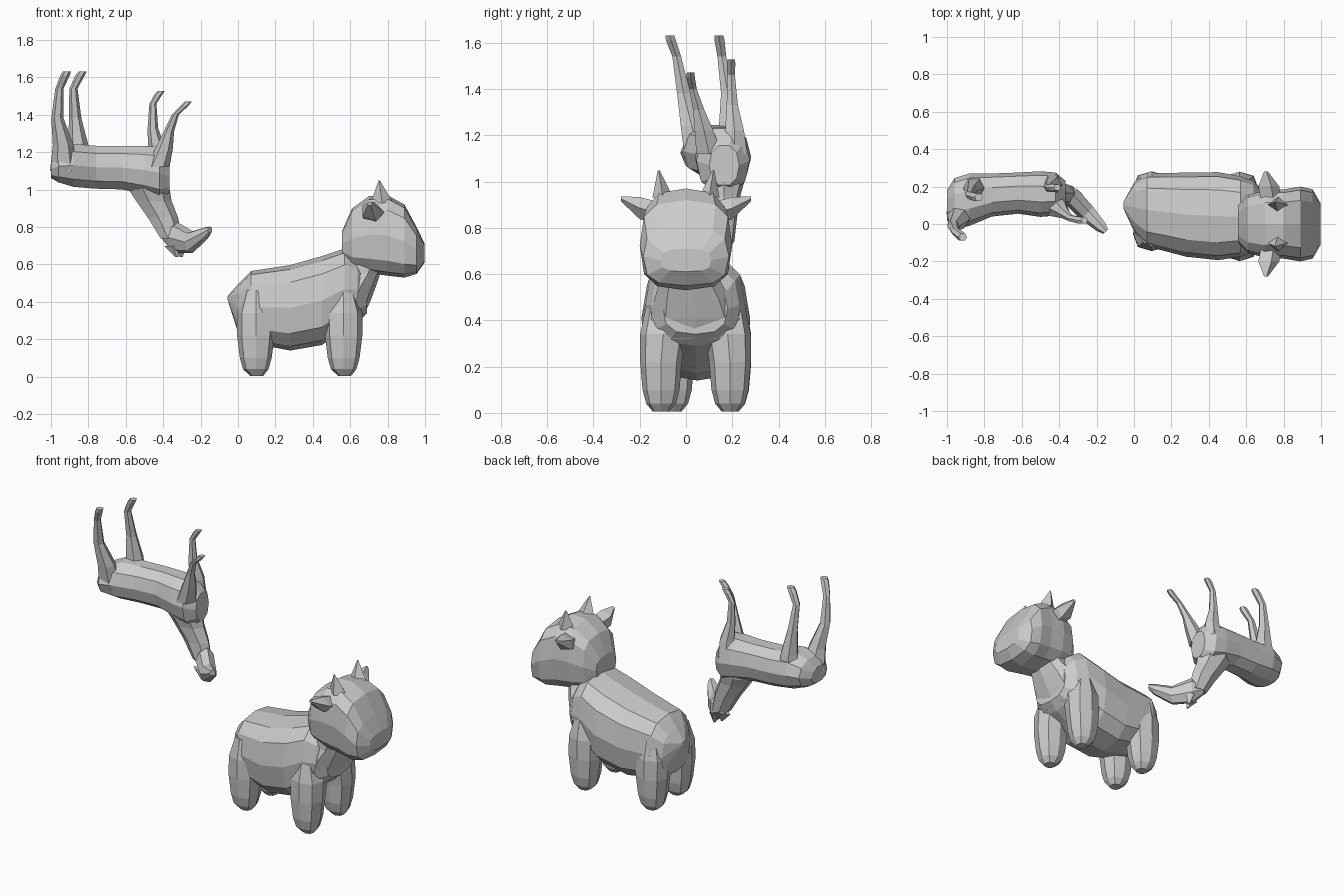
import bpy, bmesh, math
from mathutils import Vector

X, Y, Z = Vector((1, 0, 0)), Vector((0, 1, 0)), Vector((0, 0, 1))


def loft(name, rows, u, v, n=8, power=2.0):
    """Skin of super-elliptic rings; each row is x, y, z, radius along u, radius along v."""
    bm = bmesh.new()
    rings = []
    for x, y, z, ru, rv in rows:
        ring = []
        for i in range(n):
            a = 2 * math.pi * i / n
            c, s = math.cos(a), math.sin(a)
            cu = math.copysign(abs(c) ** (2 / power), c) * ru
            sv = math.copysign(abs(s) ** (2 / power), s) * rv
            ring.append(bm.verts.new(Vector((x, y, z)) + u * cu + v * sv))
        rings.append(ring)
    for a, b in zip(rings, rings[1:]):
        for i in range(n):
            j = (i + 1) % n
            bm.faces.new((a[i], a[j], b[j], b[i]))
    bm.faces.new(rings[0])
    bm.faces.new(rings[-1])
    bmesh.ops.recalc_face_normals(bm, faces=bm.faces)
    mesh = bpy.data.meshes.new(name)
    bm.to_mesh(mesh)
    bm.free()
    obj = bpy.data.objects.new(name, mesh)
    bpy.context.collection.objects.link(obj)
    return obj


def profile(name, rows, n, power):
    """Loft along x from rows of x, centre y, bottom z, top z, half width."""
    return loft(name, [(x, y, (b + t) / 2, w, (t - b) / 2) for x, y, b, t, w in rows],
                Y, Z, n, power)


# Calf body with pointed tail end, rump swung slightly to the far side
profile("calf_body", [
    (-0.055, 0.10, 0.41, 0.43, 0.02), (0.005, 0.09, 0.22, 0.50, 0.14),
    (0.07, 0.075, 0.18, 0.565, 0.195), (0.28, 0.05, 0.14, 0.597, 0.225),
    (0.45, 0.042, 0.17, 0.645, 0.235), (0.57, 0.04, 0.25, 0.685, 0.215),
    (0.64, 0.04, 0.29, 0.64, 0.19), (0.69, 0.04, 0.34, 0.56, 0.14)], 12, 2.7)

# Calf chest and neck
loft("calf_neck", [(0.57, 0.04, 0.32, 0.10, 0.18), (0.58, 0.04, 0.41, 0.13, 0.20),
                   (0.61, 0.03, 0.49, 0.13, 0.175), (0.655, 0.02, 0.55, 0.105, 0.145),
                   (0.69, 0.0, 0.63, 0.09, 0.12)], X, Y, 10, 2.4)

# Calf head
profile("calf_head", [
    (0.557, 0, 0.64, 0.78, 0.10), (0.61, 0, 0.58, 0.90, 0.155), (0.70, 0, 0.555, 0.965, 0.18),
    (0.80, 0, 0.54, 0.97, 0.185), (0.89, 0, 0.53, 0.92, 0.20), (0.955, 0, 0.55, 0.80, 0.185),
    (0.998, 0, 0.61, 0.71, 0.11)], 12, 3.0)

# Calf legs, melting into the flanks
legs = {"hind_leg_near": (0.095, -0.055, -1), "hind_leg_far": (0.095, 0.192, 1),
        "front_leg_near": (0.565, -0.108, -1), "front_leg_far": (0.565, 0.19, 1)}
for name, (x, yc, s) in legs.items():
    loft("calf_" + name, [
        (x, yc - s * 0.02, 0.46, 0.06, 0.085), (x, yc - s * 0.01, 0.34, 0.10, 0.10),
        (x, yc, 0.22, 0.10, 0.09), (x, yc, 0.10, 0.085, 0.08),
        (x, yc, 0.04, 0.068, 0.064), (x + 0.005, yc, 0.005, 0.035, 0.035)], X, Y, 8, 2.4)

# Calf ears and horns
for side, s in (("near", -1), ("far", 1)):
    loft(f"calf_ear_{side}", [(0.725, s * 0.14, 0.87, 0.06, 0.05),
                              (0.715, s * 0.20, 0.885, 0.062, 0.05),
                              (0.705, s * 0.28, 0.925, 0.012, 0.012)], X, Z, 5)
    loft(f"calf_horn_{side}", [(0.77, s * 0.10, 0.93, 0.06, 0.045),
                               (0.755, s * 0.118, 1.048, 0.004, 0.004)], X, Y, 4)

# Upturned foal body
loft("foal_body", [
    (-1.0, 0.10, 1.11, 0.08, 0.05), (-0.96, 0.11, 1.125, 0.135, 0.09),
    (-0.88, 0.13, 1.13, 0.14, 0.12), (-0.76, 0.155, 1.12, 0.115, 0.12),
    (-0.62, 0.165, 1.118, 0.11, 0.122), (-0.50, 0.16, 1.105, 0.122, 0.135),
    (-0.42, 0.16, 1.09, 0.115, 0.145), (-0.365, 0.165, 1.07, 0.065, 0.09)], Y, Z, 10, 2.2)

# Foal neck
loft("foal_neck", [(-0.48, 0.165, 1.10, 0.11, 0.10), (-0.48, 0.165, 1.0, 0.115, 0.09),
                   (-0.455, 0.165, 0.94, 0.10, 0.072), (-0.405, 0.165, 0.85, 0.085, 0.058),
                   (-0.36, 0.16, 0.74, 0.06, 0.05)], X, Y, 7)

# Foal head, turned sideways
across = Vector((0.7, -0.7, 0)).cross(Z)
loft("foal_head", [(-0.39, 0.19, 0.755, 0.03, 0.03), (-0.335, 0.15, 0.745, 0.055, 0.085),
                   (-0.25, 0.06, 0.72, 0.05, 0.06), (-0.175, -0.015, 0.765, 0.033, 0.036),
                   (-0.15, -0.04, 0.785, 0.018, 0.018)], across, Z, 7)
for side, s in (("near", -1), ("far", 1)):
    loft(f"foal_ear_{side}", [(-0.335 + s * 0.02, 0.14 + s * 0.02, 0.70, 0.04, 0.03),
                              (-0.315 + s * 0.012, 0.13 + s * 0.02, 0.64, 0.008, 0.008)], X, Y, 4)

# Foal legs, pointing up, with fuller thighs sunk into the body
legs = {
    "hind_near": [(-0.93, 0.06, 1.10), (-0.935, 0.025, 1.24), (-0.965, -0.01, 1.38),
                  (-0.955, -0.04, 1.54), (-0.925, -0.065, 1.61), (-0.915, -0.07, 1.632)],
    "hind_far": [(-0.86, 0.19, 1.10), (-0.855, 0.19, 1.24), (-0.87, 0.18, 1.38),
                 (-0.88, 0.155, 1.54), (-0.845, 0.145, 1.61), (-0.83, 0.142, 1.632)],
    "front_near": [(-0.43, 0.10, 1.12), (-0.395, 0.078, 1.22), (-0.37, 0.055, 1.31),
                   (-0.335, 0.03, 1.40), (-0.285, 0.02, 1.45), (-0.265, 0.02, 1.472)],
    "front_far": [(-0.44, 0.21, 1.12), (-0.435, 0.21, 1.22), (-0.455, 0.20, 1.33),
                  (-0.455, 0.195, 1.46), (-0.425, 0.195, 1.51), (-0.41, 0.195, 1.528)],
}
for name, path in legs.items():
    k = 1.0 if "hind" in name else 0.85
    radii = (0.075, 0.055, 0.033, 0.022, 0.025, 0.022)
    loft(f"foal_leg_{name}", [(*p, r * k, r * k) for p, r in zip(path, radii)], X, Y, 6)
